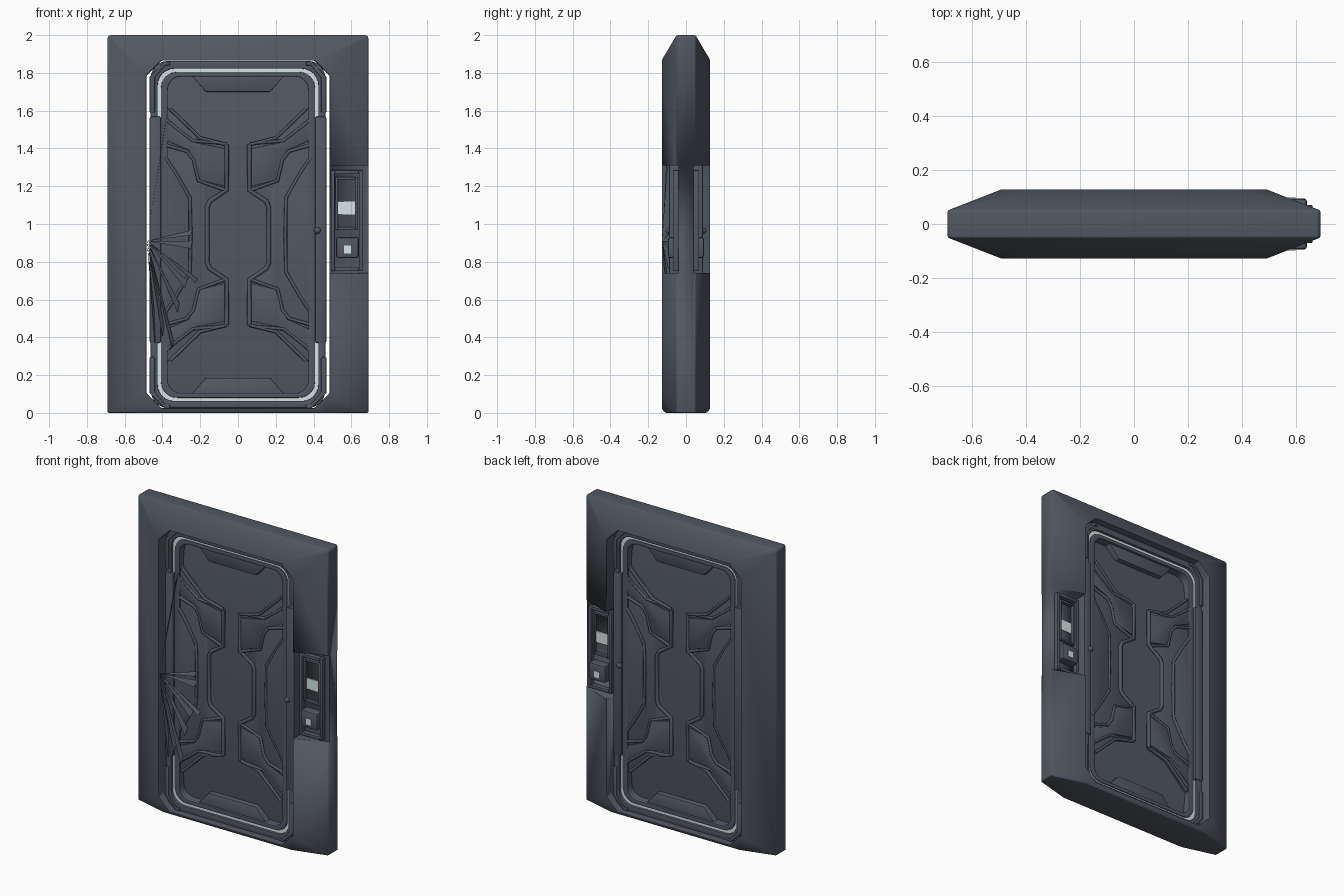
import bpy, bmesh, math
from itertools import product

if "Cube" in bpy.data.objects:
    bpy.data.objects.remove(bpy.data.objects["Cube"])


def material(name, rgb):
    m = bpy.data.materials.new(name)
    m.diffuse_color = (*rgb, 1)
    m.use_nodes = True
    m.node_tree.nodes["Principled BSDF"].inputs["Base Color"].default_value = m.diffuse_color
    return m


SLATE = material("slate metal", (0.085, 0.097, 0.122))
PALE = material("pale light", (0.68, 0.79, 0.78))
MID = 0.9425  # height about which the leaf is mirrored


def finish(bm, name, mat, bevel=0.0):
    bmesh.ops.recalc_face_normals(bm, faces=bm.faces)
    me = bpy.data.meshes.new(name)
    bm.to_mesh(me)
    bm.free()
    me.materials.append(mat)
    ob = bpy.data.objects.new(name, me)
    bpy.context.collection.objects.link(ob)
    select(ob)
    if bevel:
        b = ob.modifiers.new("bevel", 'BEVEL')
        b.width, b.segments, b.angle_limit = bevel, 2, math.radians(35)
        bpy.ops.object.modifier_apply(modifier="bevel")
    bpy.ops.object.shade_smooth_by_angle(angle=math.radians(35))
    return ob


def select(ob):
    bpy.ops.object.select_all(action='DESELECT')
    ob.select_set(True)
    bpy.context.view_layer.objects.active = ob


def mirrored(pts, sx, sz):
    return [(x * sx, z if sz > 0 else 2 * MID - z) for x, z in pts]


def plate(name, pts, ys, mat=SLATE, xs=(1,), zs=(1,), bevel=0.004):
    """Outline in x/z extruded between pairs of y, repeated by mirroring."""
    bm = bmesh.new()
    for (y0, y1), sx, sz in product(ys, xs, zs):
        p = mirrored(pts, sx, sz)
        a = [bm.verts.new((x, y0, z)) for x, z in p]
        b = [bm.verts.new((x, y1, z)) for x, z in p]
        bm.faces.new(a)
        bm.faces.new(b[::-1])
        for i in range(len(p)):
            j = (i + 1) % len(p)
            bm.faces.new((a[i], a[j], b[j], b[i]))
    return finish(bm, name, mat, bevel)


def ring(name, loops, mat=SLATE, bevel=0.004):
    """Closed sweep: successive loops of (x, y, z) joined back to the first."""
    bm = bmesh.new()
    vs = [[bm.verts.new(p) for p in lp] for lp in loops]
    n = len(vs[0])
    for k in range(len(vs)):
        a, b = vs[k], vs[(k + 1) % len(vs)]
        for i in range(n):
            j = (i + 1) % n
            bm.faces.new((a[i], a[j], b[j], b[i]))
    return finish(bm, name, mat, bevel)


def flat_ring(name, outer, inner, y, mat=SLATE, bevel=0.004):
    put = lambda pts, yy: [(x, yy, z) for x, z in pts]
    return ring(name, [put(outer, -y), put(inner, -y), put(inner, y), put(outer, y)], mat, bevel)


def rrect(hx, z0, z1, r, n=6):
    out = []
    for k, (cx, cz) in enumerate([(hx - r, z1 - r), (r - hx, z1 - r), (r - hx, z0 + r), (hx - r, z0 + r)]):
        for i in range(n + 1):
            a = math.pi / 2 * (k + i / n)
            out.append((cx + r * math.cos(a), cz + r * math.sin(a)))
    return out


def ribs(name, paths, y, r, xs=(1, -1), zs=(1, -1), cyclic=False):
    cu = bpy.data.curves.new(name, 'CURVE')
    cu.dimensions = '3D'
    cu.bevel_depth, cu.bevel_resolution, cu.use_fill_caps = r, 2, True
    for path, sx, sz, sy in product(paths, xs, zs, (1, -1)):
        s = cu.splines.new('POLY')
        p = mirrored(path, sx, sz)
        s.points.add(len(p) - 1)
        for q, (x, z) in zip(s.points, p):
            q.co = (x, y * sy, z, 1)
        s.use_cyclic_u = cyclic
    cu.materials.append(SLATE)
    ob = bpy.data.objects.new(name, cu)
    bpy.context.collection.objects.link(ob)
    select(ob)
    bpy.ops.object.convert(target='MESH')
    bpy.ops.object.shade_smooth_by_angle(angle=math.radians(50))


def rect(x0, x1, z0, z1):
    return [(x0, z0), (x1, z0), (x1, z1), (x0, z1)]


def both(a, b):
    return ((-b, -a), (a, b))


def octagon(hx, z0, z1, c):
    half = [(hx, z0 + c), (hx, z1 - c), (hx - c, z1), (c - hx, z1)]
    return half + [(-hx, z1 - c), (-hx, z0 + c), (c - hx, z0), (hx - c, z0)]


# Door frame: bevelled slopes from the octagonal opening to the thin outer edge
opening = octagon(0.485, 0.025, 1.865, 0.08)
edge = [(0.69, 0.05, 0.0), (0.69, 0.05, 1.99), (0.68, 0.05, 2), (-0.68, 0.05, 2),
        (-0.69, 0.05, 1.99), (-0.69, 0.05, 0.0), (-0.47, 0.11, 0), (0.47, 0.11, 0)]
inner = [(x, 0.13, z) for x, z in opening]
flip = lambda lp: [(x, -y, z) for x, y, z in lp]
frame = ring("door_frame", [flip(edge), flip(inner), inner, edge], bevel=0.012)

# Side notch for the controls, cut from both faces
for y0, y1 in both(0.04, 0.3):
    cutter = plate("notch_cutter", rect(0.46, 0.8, 0.74, 1.31), ((y0, y1),), bevel=0)
    cutter.hide_render = True
    m = frame.modifiers.new("notch", 'BOOLEAN')
    m.operation, m.object, m.solver = 'DIFFERENCE', cutter, 'EXACT'
    select(frame)
    bpy.ops.object.modifier_apply(modifier="notch")
    bpy.data.objects.remove(cutter)

# Control panel: housing, screen surround, lit screen, switch box and its lamp
def border(name, x0, x1, z0, z1, w, ys):
    for nm, r in (("left", rect(x0, x0 + w, z0, z1)), ("right", rect(x1 - w, x1, z0, z1)),
                  ("lower", rect(x0 + w, x1 - w, z0, z0 + w)), ("upper", rect(x0 + w, x1 - w, z1 - w, z1))):
        plate(f"{name}_{nm}", r, ys, bevel=0.003)


border("control_housing", 0.492, 0.66, 0.75, 1.285, 0.02, both(0.035, 0.07))
border("screen_surround", 0.515, 0.635, 0.97, 1.25, 0.014, both(0.035, 0.06))
plate("control_screen", rect(0.525, 0.62, 1.05, 1.12), both(0.036, 0.045), PALE, bevel=0)
plate("switch_box", rect(0.52, 0.64, 0.82, 0.93), both(0.03, 0.095), bevel=0.012)
plate("switch_lamp", rect(0.562, 0.598, 0.845, 0.885), both(0.09, 0.098), PALE, bevel=0)

# Door leaf rim with cut corners, light strip and side bars
flat_ring("leaf_rim", rrect(0.462, 0.027, 1.863, 0.09), rrect(0.425, 0.063, 1.822, 0.085), 0.085)
flat_ring("light_strip", rrect(0.428, 0.058, 1.827, 0.09), rrect(0.405, 0.081, 1.804, 0.08), 0.068, PALE, 0)
flat_ring("panel_rim", rrect(0.408, 0.08, 1.805, 0.085), rrect(0.372, 0.105, 1.78, 0.07), 0.075)
plate("side_bar", rect(0.408, 0.468, 0.37, 1.57), ((-0.09, 0.09),), xs=(1, -1), bevel=0.01)
plate("corner_bracket", [(0.468, 1.59), (0.468, 1.78), (0.39, 1.86), (0.36, 1.86), (0.36, 1.84),
                         (0.385, 1.84), (0.44, 1.775), (0.44, 1.59)], ((-0.092, 0.092),),
      xs=(1, -1), zs=(1, -1), bevel=0.005)

# Central bulging panel, thinner towards top and bottom
bm = bmesh.new()
rows = []
for i in range(33):
    t = i / 16 - 1
    h = 0.06 - 0.045 * abs(t) ** 2.5
    z = MID + t * 0.855
    rows.append([bm.verts.new(c) for c in ((-0.4, -h, z), (0.4, -h, z), (0.4, h, z), (-0.4, h, z))])
for a, b in zip(rows, rows[1:]):
    for i in range(4):
        j = (i + 1) % 4
        bm.faces.new((a[i], a[j], b[j], b[i]))
bm.faces.new(rows[0])
bm.faces.new(rows[-1][::-1])
finish(bm, "central_panel", SLATE)

# Side plating around the hourglass, in two raised layers
upper = [(0.38, 1.62), (0.2, 1.46), (0.06, 1.42), (0.06, 1.18), (0.16, 1.1)]
outline = upper + [(x, 2 * MID - z) for x, z in upper[::-1]]
plate("side_plating", outline, ((-0.064, 0.064),), xs=(1, -1))
plate("wing_plate", [(0.07, 1.2), (0.07, 1.4), (0.22, 1.43), (0.375, 1.56), (0.375, 1.44),
                     (0.26, 1.39), (0.2, 1.23)], ((-0.072, 0.072),), xs=(1, -1), zs=(1, -1))
plate("outer_plate", [(0.39, 1.36), (0.33, 1.27), (0.26, 1.13), (0.26, 0.755), (0.33, 0.615), (0.39, 0.525)],
      ((-0.074, 0.074),), xs=(1, -1))
plate("end_tab", [(0.25, 1.79), (0.17, 1.70), (-0.17, 1.70), (-0.25, 1.79)], ((-0.06, 0.06),), zs=(1, -1))

# Raised ribs following the plating seams
ribs("hourglass_ribs", [[(0.06, 1.42), (0.06, 1.18), (0.15, 1.12), (0.163, 1.09), (0.163, MID)]], 0.066, 0.012)
ribs("brow_ribs", [[(0.06, 1.42), (0.2, 1.455), (0.36, 1.61)], [(0.1, 1.43), (0.24, 1.44), (0.37, 1.54)]], 0.066, 0.009)
ribs("wing_ribs", [[(0.39, 1.42), (0.27, 1.385), (0.235, 1.34), (0.21, 1.23), (0.07, 1.18)],
                   [(0.39, 1.36), (0.33, 1.27), (0.255, 1.14), (0.25, MID)]], 0.068, 0.009)

# Round latch button on both faces
bm = bmesh.new()
for y in (-0.09, 0.09):
    res = bmesh.ops.create_uvsphere(bm, u_segments=12, v_segments=8, radius=0.018)
    bmesh.ops.translate(bm, verts=res["verts"], vec=(0.42, y, 0.965))
finish(bm, "latch_button", SLATE)

# Fan of thin spikes spreading from the left jamb over the front
bm = bmesh.new()
tips = [(-0.24, 0.97, 0.94), (-0.24, 0.91, 0.87), (-0.215, 0.71, 0.69), (-0.27, 0.7, 0.66), (-0.31, 0.58, 0.53),
        (-0.34, 0.38, 0.34), (-0.39, 0.46, 0.4), (-0.43, 0.42, 0.36), (-0.375, 1.59, 1.52)]
for x, za, zb in tips:
    bm.faces.new([bm.verts.new(p) for p in ((-0.482, -0.125, 0.91), (x, -0.078, za), (x - 0.01, -0.095, zb))])
finish(bm, "spike_fan", SLATE)
